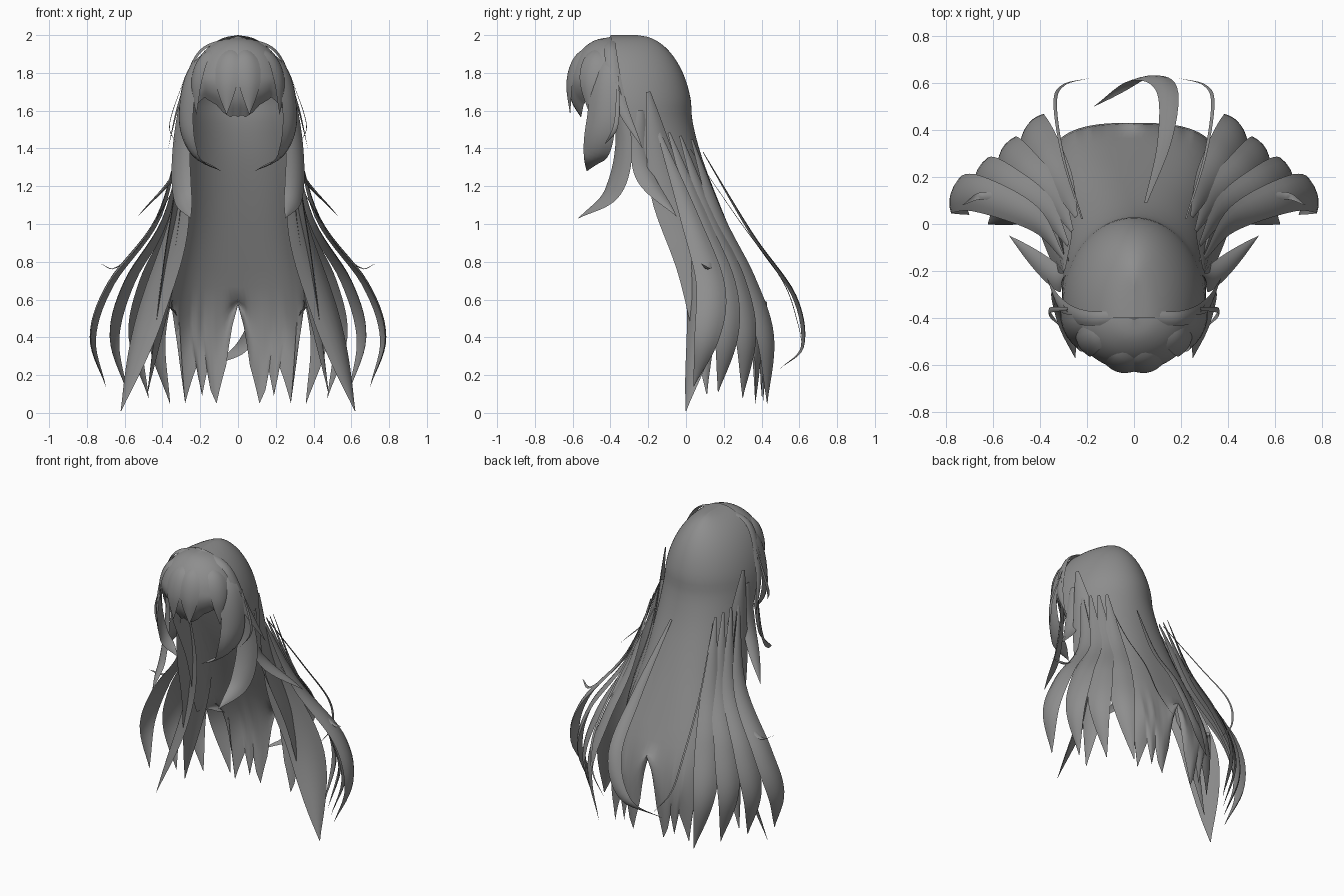
import bpy, bmesh, math
from mathutils import Vector

if "Cube" in bpy.data.objects:
    bpy.data.objects.remove(bpy.data.objects["Cube"])

mat = bpy.data.materials.new("hair_grey")
mat.diffuse_color = (0.27, 0.27, 0.27, 1)
mat.use_nodes = True
mat.node_tree.nodes["Principled BSDF"].inputs["Base Color"].default_value = mat.diffuse_color


def finish(name, bm):
    bmesh.ops.recalc_face_normals(bm, faces=bm.faces)
    me = bpy.data.meshes.new(name)
    bm.to_mesh(me)
    bm.free()
    ob = bpy.data.objects.new(name, me)
    bpy.context.collection.objects.link(ob)
    me.materials.append(mat)
    bpy.context.view_layer.objects.active = ob
    ob.select_set(True)
    bpy.ops.object.shade_smooth_by_angle(angle=math.radians(50))
    ob.select_set(False)


def spline(pts, t):
    """Smooth interpolation through points, t from 0 to 1."""
    n = len(pts) - 1
    i = min(int(t * n), n - 1)
    f = t * n - i
    p1, p2 = Vector(pts[i]), Vector(pts[i + 1])
    p0 = Vector(pts[i - 1]) if i else 2 * p1 - p2
    p3 = Vector(pts[i + 2]) if i + 2 <= n else 2 * p2 - p1
    return 0.5 * (2 * p1 + (p2 - p0) * f + (2 * p0 - 5 * p1 + 4 * p2 - p3) * f * f
                  + (3 * p1 - p0 - 3 * p2 + p3) * f ** 3)


def hem_height(keys, u):
    for (a, za), (b, zb) in zip(keys, keys[1:]):
        if u <= b:
            return za + (zb - za) * (u - a) / (b - a)
    return keys[-1][1]


def shell(name, rows, hem, cut, cols=100, steps=36):
    """Open curved sheet: rows are (z, half width, y at rim, y at middle).
    Below the height 'cut' the sheet is stretched to a jagged hem."""
    bm = bmesh.new()
    low = rows[-1][0]
    grid = []
    for r in range(steps + 1):
        z, w, y0, y1 = spline(rows, r / steps)
        e = min(1, max(.7, .7 + .4 * (z - .8)))
        line = []
        for c in range(cols + 1):
            u = 2 * c / cols - 1
            a = u * math.pi / 2
            s, k = abs(math.sin(a)) ** e, max(math.cos(a), 0) ** e
            zz = z
            if z < cut:
                zz = cut - (cut - z) / (cut - low) * (cut - hem_height(hem, abs(u)))
            line.append(bm.verts.new((math.copysign(w * s, u), y0 + (y1 - y0) * k, zz)))
        grid.append(line)
    for a, b in zip(grid, grid[1:]):
        for c in range(cols):
            bm.faces.new((a[c], a[c + 1], b[c + 1], b[c]))
    finish(name, bm)


def lock(name, pts, width, across, root=0.15, side=1, peak=0.55, bulge=0.14, steps=28):
    """Tapered strand with a crescent section, swept along a smooth path."""
    bm = bmesh.new()
    rings = []
    for i in range(steps + 1):
        t = i / steps
        p = spline(pts, t)
        tan = (spline(pts, min(t + .01, 1)) - spline(pts, max(t - .01, 0))).normalized()
        wd = Vector(across)
        wd = (wd - tan * wd.dot(tan)).normalized()
        nrm = wd.cross(tan).normalized()
        if nrm.dot(p - Vector((0, -.15, p.z))) < 0:
            nrm = -nrm
        if t < peak:
            h = root + (1 - root) * math.sin(t / peak * math.pi / 2)
        else:
            h = max(math.cos((t - peak) / (1 - peak) * math.pi / 2), 0)
        h = max(h, .02) * width / 2
        ring = []
        for k in range(10):
            f, d = (k / 2.5 - 1, bulge) if k < 6 else (1 - (k - 5) / 2.5, bulge * .5)
            q = p + wd * h * f + nrm * h * 2 * d * (1 - f * f)
            ring.append(bm.verts.new((q.x * side, q.y, q.z)))
        rings.append(ring)
    for a, b in zip(rings, rings[1:]):
        for k in range(10):
            j = (k + 1) % 10
            bm.faces.new((a[k], a[j], b[j], b[k]))
    bm.faces.new(rings[0])
    bm.faces.new(rings[-1])
    finish(name, bm)


def pair(name, pts, width, across, root=0.15, peak=0.55):
    lock(name + "_right", pts, width, across, root, 1, peak)
    lock(name + "_left", pts, width, across, root, -1, peak)


# Crown dome flowing into the long back curtain
rows = []
for i in range(7):
    a = math.radians(15 * i)
    s = math.sin(a)
    rows.append((1.54 + .46 * math.cos(a), .305 * s, -.40 + .07 * (i / 6) ** 2, -.26 + .295 * s))
rows += [(1.35, .305, -.26, .085), (1.1, .305, -.14, .18), (.85, .335, -.03, .285),
         (.58, .37, .08, .395), (.35, .37, .20, .43), (.1, .33, .26, .41)]
shell("back_curtain", rows, [(0, .57), (.06, .25), (.14, .05), (.2, .12), (.24, .22), (.3, .09),
                             (.38, .24), (.58, .05), (.74, .5), (1, .54)], .6)

# Fringe dome over the forehead
rows = []
for i in range(7):
    a = math.radians(22.5 * i)
    s = math.sin(a)
    w = s if i < 4 else 1
    rows.append((1.74 + .25 * math.cos(a), .25 * w, -.38 - .04 * w, -.40 - .222 * s))
shell("fringe", rows, [(0, 1.565), (.05, 1.58), (.1, 1.565), (.2, 1.59), (.3, 1.63), (.5, 1.67),
                       (.78, 1.61), (.9, 1.64), (1, 1.6)], 1.8, cols=60, steps=24)

# Fringe locks fanned around the forehead, flaring outward at the tips
for n, deg in enumerate((14, 62)):
    a = math.radians(deg)
    path = []
    for f, z in ((.35, 1.955), (.8, 1.88), (1.0, 1.75), (1.0, 1.58)):
        path.append((.25 * f * math.sin(a), -.41 - .21 * f * math.cos(a), z))
    pair("fringe_lock_%d" % n, path, .13, (math.cos(a), math.sin(a), 0), .2)

# Locks framing the face
pair("band_lock", [(0, -.39, 1.99), (.20, -.40, 1.91), (.305, -.35, 1.65), (.37, -.23, 1.4)],
     .07, (0, 1, .2), .6)
pair("cheek_lock", [(.08, -.42, 1.965), (.235, -.44, 1.8), (.275, -.45, 1.55), (.22, -.48, 1.37),
                    (.09, -.525, 1.28)], .17, (.4, .8, .3), .3)
pair("temple_lock", [(.27, -.38, 1.75), (.30, -.33, 1.42), (.295, -.39, 1.17), (.25, -.57, 1.03)],
     .14, (.7, .7, 0), .4)
pair("ear_wisp", [(.28, -.36, 1.78), (.36, -.37, 1.53), (.32, -.43, 1.42)], .025, (0, 1, 0), .4)
pair("shoulder_spike", [(.295, -.24, 1.6), (.325, -.23, 1.28), (.53, -.05, 1.04)],
     .10, (-.3, 1, .2), .4)

# Wide side locks
pair("side_panel", [(.295, -.20, 1.7), (.298, -.10, 1.2), (.36, .06, .75), (.48, .11, .10)],
     .24, (-.35, 1, 0), .1)
pair("inner_sweep_lock", [(.285, -.15, 1.5), (.315, -.01, 1.0), (.46, .09, .53), (.62, 0, .01)],
     .22, (.65, .75, 0), .1, .66)

# Flared locks blended from the outer side round to the back
outer = [(.295, -.15, 1.5), (.42, .02, 1.03), (.67, .13, .68), (.765, .11, .4), (.70, .04, .14)]
rear = [(.245, .03, 1.45), (.30, .17, 1.03), (.38, .31, .72), (.43, .42, .40), (.36, .43, .05)]
for n in range(4):
    k = n / 3
    path = [Vector(p).lerp(Vector(q), k) for p, q in zip(outer, rear)]
    pair("sweep_lock_%d" % n, path, .16, (-.2 - .5 * k, 1 - .3 * k, 0), .1, .6)

# Thin loose wisps
pair("curl_wisp", [(.36, -.05, 1.15), (.50, .08, .91), (.64, .12, .77), (.73, .08, .79)],
     .035, (-.2, 1, 0), .4)
pair("rear_wisp", [(.22, .02, 1.4), (.30, .28, 1.02), (.335, .51, .70), (.30, .59, .48),
                   (.19, .62, .33)], .015, (1, .2, 0), .5)
lock("trailing_strand", [(.05, .09, 1.38), (.13, .35, .94), (.14, .57, .62), (.03, .615, .36),
                         (-.17, .50, .235)], .09, (1, .2, .1), .15)
